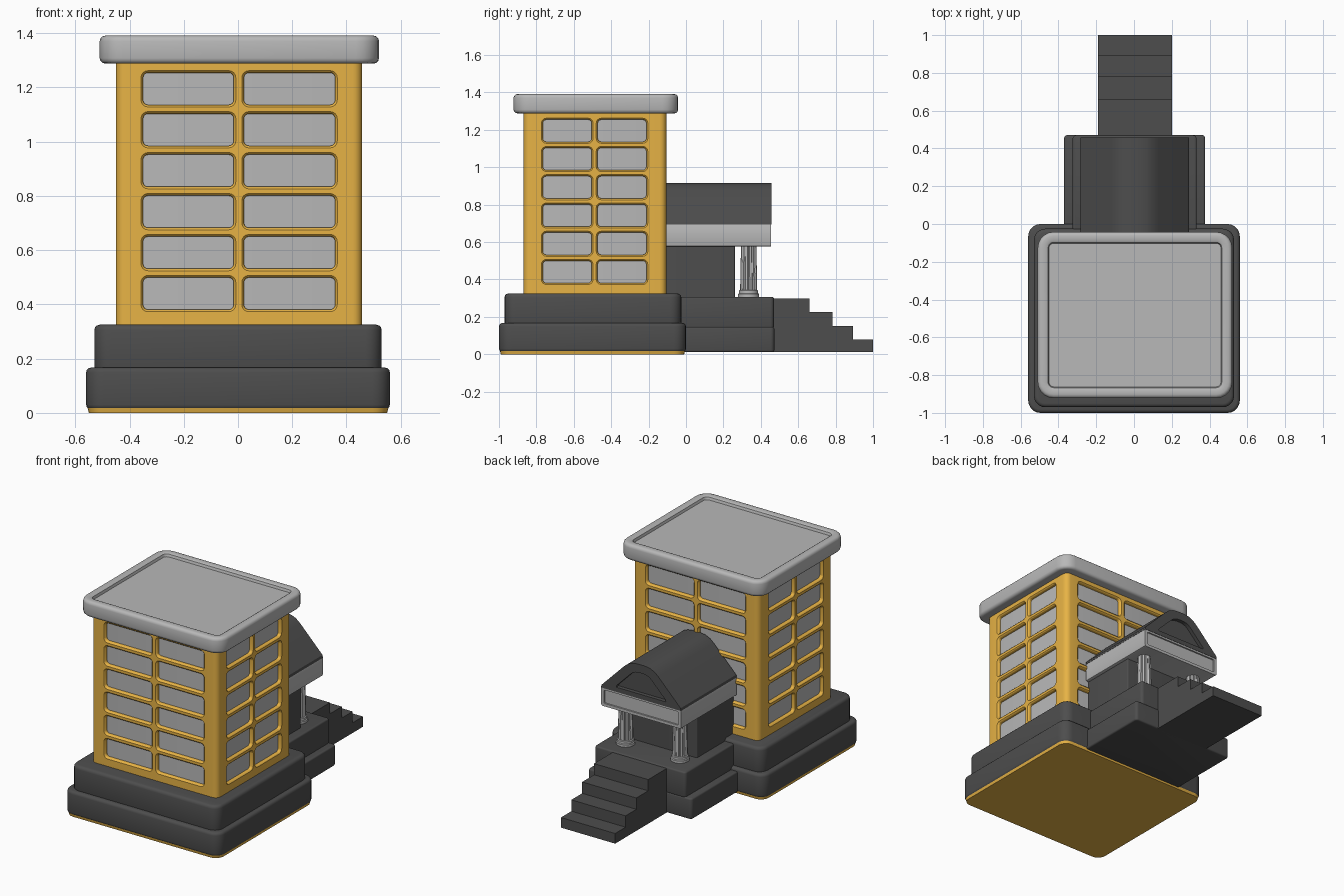
import bpy, bmesh
from math import sin, cos, pi
from mathutils import Vector

if "Cube" in bpy.data.objects:
    bpy.data.objects.remove(bpy.data.objects["Cube"])


def material(name, rgb):
    m = bpy.data.materials.new(name)
    m.diffuse_color = (*rgb, 1)
    m.use_nodes = True
    m.node_tree.nodes["Principled BSDF"].inputs["Base Color"].default_value = m.diffuse_color
    return m


YELLOW = material("yellow", (0.80, 0.45, 0.06))
DARK = material("dark_grey", (0.075, 0.075, 0.075))
LIGHT = material("light_grey", (0.48, 0.48, 0.48))


def finish(name, bm, mat):
    bmesh.ops.recalc_face_normals(bm, faces=bm.faces)
    me = bpy.data.meshes.new(name)
    bm.to_mesh(me)
    bm.free()
    ob = bpy.data.objects.new(name, me)
    bpy.context.collection.objects.link(ob)
    if mat:
        me.materials.append(mat)
    return ob


def smooth(ob):
    bpy.ops.object.select_all(action='DESELECT')
    ob.select_set(True)
    bpy.context.view_layer.objects.active = ob
    bpy.ops.object.shade_smooth_by_angle(angle=0.6)


def rounded_rect(x0, x1, y0, y1, r, seg=5):
    pts = []
    corners = [(x1 - r, y1 - r), (x0 + r, y1 - r), (x0 + r, y0 + r), (x1 - r, y0 + r)]
    for k, (cx, cy) in enumerate(corners):
        for i in range(seg + 1):
            a = (k + i / seg) * pi / 2
            pts.append((cx + r * cos(a), cy + r * sin(a)))
    return pts


def loft(bm, rings):
    loops = [[bm.verts.new(p) for p in ring] for ring in rings]
    n = len(loops[0])
    for a, b in zip(loops, loops[1:]):
        for i in range(n):
            bm.faces.new((a[i], a[(i + 1) % n], b[(i + 1) % n], b[i]))
    bm.faces.new(loops[0])
    bm.faces.new(loops[-1])


def block(name, rect, r, levels, mat):
    """Rounded-corner block; levels are (height, inset) pairs."""
    x0, x1, y0, y1 = rect
    bm = bmesh.new()
    loft(bm, [[(x, y, z) for x, y in
               rounded_rect(x0 + i, x1 - i, y0 + i, y1 - i, max(r - i, 0.006))]
              for z, i in levels])
    ob = finish(name, bm, mat)
    smooth(ob)
    return ob


def soft(z0, z1, b):
    """Levels for a slab with softened lower and upper edges."""
    arc = [(b * (1 - sin(t * pi / 6)), b * (1 - cos(t * pi / 6))) for t in range(4)]
    return [(z0 + b - b * sin(t * pi / 6), b * (1 - cos(t * pi / 6))) for t in (3, 2, 1, 0)] + \
           [(z1 - h, i) for h, i in arc]


def prism(name, profile, lo, hi, axis, mat, recess=None):
    """Extrude a profile along x or y, optionally sinking a panel in the +y end."""
    bm = bmesh.new()
    put = (lambda a, z, t: (t, a, z)) if axis == 'x' else (lambda a, z, t: (a, t, z))
    loft(bm, [[put(a, z, t) for a, z in profile] for t in (lo, hi)])
    if recess:
        sx, sz, dz, depth = recess
        face = max(bm.faces, key=lambda f: f.calc_center_median().y)
        for step in range(2):
            face = bmesh.ops.extrude_discrete_faces(bm, faces=[face])['faces'][0]
            c = face.calc_center_bounds()
            for v in face.verts:
                if step == 0:
                    v.co = c + Vector(((v.co.x - c.x) * sx, 0, (v.co.z - c.z) * sz + dz))
                else:
                    v.co.y -= depth
    ob = finish(name, bm, mat)
    smooth(ob)
    return ob


# Stepped plinth under the tower
block("bottom_plate", (-0.555, 0.555, -0.995, -0.005), 0.06, [(0, 0.005), (0.02, 0)], YELLOW)
block("lower_plinth", (-0.56, 0.56, -1.0, 0.0), 0.065, soft(0.012, 0.167, 0.018), DARK)
block("upper_plinth", (-0.53, 0.53, -0.97, -0.025), 0.06, soft(0.15, 0.325, 0.02), DARK)

# Tower with two columns of six recessed windows on every side
X0, X1, Y0, Y1 = -0.45, 0.458, -0.868, -0.105
tower = block("tower", (X0, X1, Y0, Y1), 0.035, [(0.31, 0), (1.30, 0)], YELLOW)
x_cols = [(-0.35, -0.016), (0.022, 0.358)]
y_cols = [(-0.765, -0.505), (-0.472, -0.212)]
sides = [(x_cols, lambda u, v, d: (u, Y0 + d, v)), (x_cols, lambda u, v, d: (u, Y1 - d, v)),
         (y_cols, lambda u, v, d: (X0 + d, u, v)), (y_cols, lambda u, v, d: (X1 - d, u, v))]
bm = bmesh.new()
for cols, put in sides:
    for u0, u1 in cols:
        for row in range(6):
            v0 = 0.381 + 0.151 * row
            loft(bm, [[put(u, v, d) for u, v in
                       rounded_rect(u0 - g, u1 + g, v0 - g, v0 + 0.118 + g, 0.018 + g, 4)]
                      for d, g in ((-0.01, 0.012), (0.0, 0.008), (0.004, 0.003),
                                   (0.01, 0.0), (0.032, 0.0))])
cutter = finish("window_cutter", bm, None)
cutter.hide_render = True
mod = tower.modifiers.new("windows", 'BOOLEAN')
mod.object, mod.operation, mod.solver = cutter, 'DIFFERENCE', 'EXACT'
bpy.context.view_layer.objects.active = tower
bpy.ops.object.modifier_apply(modifier=mod.name)
bpy.data.objects.remove(cutter)
smooth(tower)
block("window_glass", (X0 + 0.022, X1 - 0.022, Y0 + 0.022, Y1 - 0.022), 0.02,
      [(0.34, 0), (1.28, 0)], LIGHT)

# Flat roof with raised rim
block("tower_roof", (-0.51, 0.52, -0.922, -0.042), 0.085,
      soft(1.288, 1.391, 0.02) + [(1.391, 0.045), (1.386, 0.055), (1.370, 0.06)], LIGHT)

# Entrance platform and stairs
block("lower_platform", (-0.37, 0.377, -0.05, 0.472), 0.02, soft(0.012, 0.147, 0.01), DARK)
block("upper_platform", (-0.325, 0.332, -0.06, 0.47), 0.02, soft(0.14, 0.307, 0.01), DARK)
steps = [(0.45, 0.012), (1.0, 0.012)]
for y_out, y_in, z in ((1.0, 0.893, 0.078), (0.893, 0.782, 0.152),
                       (0.782, 0.66, 0.226), (0.66, 0.45, 0.299)):
    steps += [(y_out, z), (y_in, z)]
steps.pop(1) if steps[1] == steps[2] else None
prism("entrance_stairs", steps, -0.19, 0.2, 'x', DARK)

# Entrance hall, frieze and gable roof
block("entrance_hall", (-0.262, 0.27, -0.12, 0.262), 0.008, [(0.29, 0), (0.60, 0)], DARK)
prism("entrance_frieze", rounded_rect(-0.284, 0.292, 0.575, 0.7, 0.01, 2), -0.115, 0.455, 'y',
      LIGHT, recess=(0.93, 0.7, 0, 0.01))
half = [(0.288, 0.693), (0.285, 0.71), (0.125, 0.872), (0.095, 0.897), (0.062, 0.911), (0.025, 0.916)]
gable = [(0.004 + x, z) for x, z in half] + [(0.004 - x, z) for x, z in reversed(half)]
prism("entrance_gable_roof", gable, -0.115, 0.457, 'y', DARK, recess=(0.62, 0.62, -0.012, 0.025))

# Fluted columns on round bases
for side, cx in (("left", -0.192), ("right", 0.2)):
    cy = 0.335
    bm = bmesh.new()
    N = 48
    rings = []
    for z, r in ((0.335, 0.046), (0.46, 0.044), (0.58, 0.041)):
        rings.append([(cx + (r - 0.006 * (i % 4 == 0)) * cos(2 * pi * i / N),
                       cy + (r - 0.006 * (i % 4 == 0)) * sin(2 * pi * i / N), z) for i in range(N)])
    loft(bm, rings)
    smooth(finish(side + "_column", bm, LIGHT))
    bm = bmesh.new()
    loft(bm, [[(cx + r * cos(2 * pi * i / 32), cy + r * sin(2 * pi * i / 32), z) for i in range(32)]
              for z, r in ((0.3, 0.056), (0.322, 0.056), (0.326, 0.051), (0.34, 0.051), (0.344, 0.046))])
    smooth(finish(side + "_column_base", bm, LIGHT))
